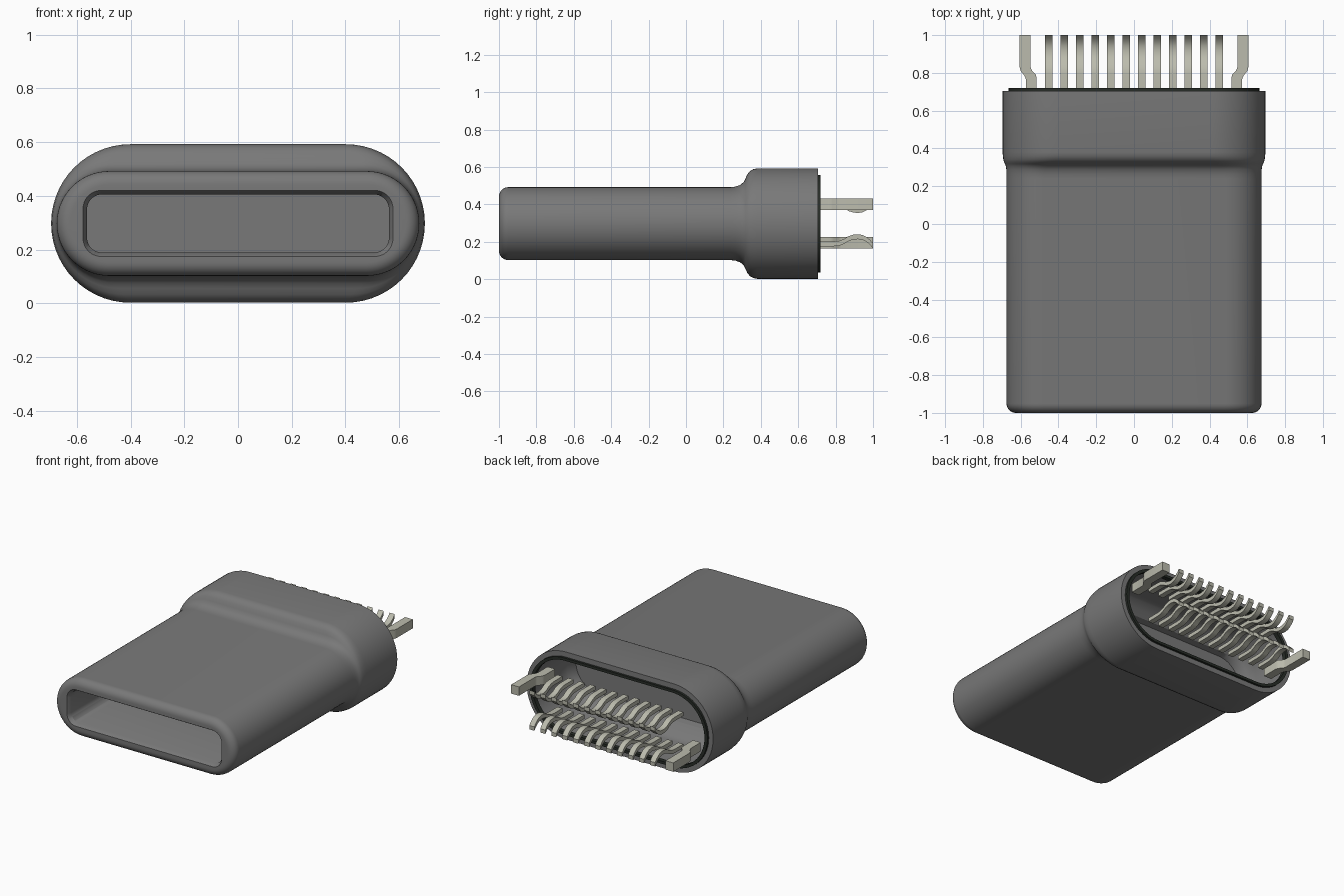
import bpy
import bmesh
import math

if "Cube" in bpy.data.objects:
    bpy.data.objects.remove(bpy.data.objects["Cube"], do_unlink=True)

MID_Z = 0.297


def material(name, rgb, rough=0.6):
    m = bpy.data.materials.new(name)
    m.use_nodes = True
    m.diffuse_color = (*rgb, 1)
    bsdf = m.node_tree.nodes["Principled BSDF"]
    bsdf.inputs["Base Color"].default_value = (*rgb, 1)
    bsdf.inputs["Roughness"].default_value = rough
    return m


GREY = material("shell grey", (0.19, 0.19, 0.19))
DARK = material("dark rim", (0.02, 0.025, 0.02))
METAL = material("contact metal", (0.50, 0.50, 0.42))


def finish(name, bm, mat):
    bmesh.ops.recalc_face_normals(bm, faces=bm.faces)
    me = bpy.data.meshes.new(name)
    bm.to_mesh(me)
    bm.free()
    me.materials.append(mat)
    ob = bpy.data.objects.new(name, me)
    bpy.context.collection.objects.link(ob)
    bpy.ops.object.select_all(action='DESELECT')
    ob.select_set(True)
    bpy.context.view_layer.objects.active = ob
    bpy.ops.object.shade_smooth_by_angle(angle=math.radians(32))
    return ob


def section(hw, hh, r, y, steps=14):
    """Rounded rectangle in the xz plane at depth y."""
    pts = []
    for k, (sx, sz) in enumerate([(1, 1), (-1, 1), (-1, -1), (1, -1)]):
        for i in range(steps + 1):
            a = math.pi / 2 * (k + i / steps)
            pts.append((sx * (hw - r) + r * math.cos(a), y,
                        MID_Z + sz * (hh - r) + r * math.sin(a)))
    return pts


def loft(name, stations, mat, closed=False):
    bm = bmesh.new()
    rings = [[bm.verts.new(p) for p in section(*s)] for s in stations]
    pairs = list(zip(rings, rings[1:]))
    if closed:
        pairs.append((rings[-1], rings[0]))
    else:
        bm.faces.new(rings[0])
        bm.faces.new(rings[-1])
    for a, b in pairs:
        n = len(a)
        for i in range(n):
            j = (i + 1) % n
            bm.faces.new((a[i], a[j], b[j], b[i]))
    # merge the zero-length sides of the full-round sections
    bmesh.ops.remove_doubles(bm, verts=bm.verts, dist=1e-5)
    return finish(name, bm, mat)


def prism(name, outline, axis, lo, hi, mat):
    """Extrude a 2D outline along x ('X', points are y,z) or z ('Z', points are x,y)."""
    bm = bmesh.new()
    put = (lambda p, d: (d, p[0], p[1])) if axis == 'X' else (lambda p, d: (p[0], p[1], d))
    a = [bm.verts.new(put(p, lo)) for p in outline]
    b = [bm.verts.new(put(p, hi)) for p in outline]
    n = len(a)
    bm.faces.new(a)
    bm.faces.new(b)
    for i in range(n):
        j = (i + 1) % n
        bm.faces.new((a[i], a[j], b[j], b[i]))
    return finish(name, bm, mat)


# Shell: one continuous loft from the front socket, round the outside, into the rear cavity
stations = [
    (0.562, 0.108, 0.055, -0.20),   # socket end wall
    (0.562, 0.108, 0.055, -0.975),
    (0.577, 0.123, 0.068, -1.0),    # chamfered mouth
]
for i in range(8):                  # rounded front edge
    a = math.pi / 2 * i / 7
    d = 0.05 * (1 - math.sin(a))
    stations.append((0.675 - d, 0.195 - d, 0.195 - d, -0.95 - 0.05 * math.cos(a)))
collar = [(0.24, 0.195, 0.675), (0.265, 0.198, 0.675), (0.29, 0.207, 0.676),
          (0.308, 0.222, 0.679), (0.318, 0.242, 0.683), (0.328, 0.264, 0.688),
          (0.342, 0.281, 0.692), (0.36, 0.291, 0.694), (0.38, 0.295, 0.696)]
stations += [(hw, hh, hh, y) for y, hh, hw in collar]     # step up to the collar
stations += [
    (0.696, 0.295, 0.295, 0.705),
    (0.650, 0.250, 0.250, 0.705),   # rear rim
    (0.650, 0.250, 0.250, 0.42),
    (0.648, 0.240, 0.240, 0.39),
    (0.640, 0.205, 0.205, 0.35),
    (0.630, 0.170, 0.170, 0.32),
    (0.625, 0.160, 0.160, 0.28),    # cavity end wall
]
loft("shell", stations, GREY)

# Thin dark rim standing out of the rear opening
loft("rear_rim", [(0.664, 0.260, 0.260, 0.69), (0.664, 0.260, 0.260, 0.72),
                  (0.642, 0.242, 0.242, 0.72), (0.642, 0.242, 0.242, 0.69)], DARK, closed=True)

# Contact pins: a bent strip, upper row and its mirror below
path = [(0.70, 0.405), (0.79, 0.405), (0.82, 0.402), (0.845, 0.392), (0.87, 0.377),
        (0.895, 0.369), (0.92, 0.367), (0.945, 0.371), (0.965, 0.381), (0.983, 0.396),
        (1.0, 0.416)]
HALF = 0.013
outline = [(y, z + HALF) for y, z in path] + [(y, z - HALF) for y, z in reversed(path)]
mirrored = [(y, 2 * MID_Z - z) for y, z in outline]
for row, shape in (("upper", outline), ("lower", mirrored)):
    for i in range(12):
        x = (i - 5.5) * 0.082
        prism(f"{row}_pin_{i + 1}", shape, 'X', x - 0.019, x + 0.019, METAL)

# Side tabs: cranked bars, high on the left and low on the right
tab = [(0.515, 0.66), (0.572, 0.66), (0.572, 0.765), (0.580, 0.785), (0.600, 0.81),
       (0.605, 0.83), (0.605, 1.0), (0.547, 1.0), (0.547, 0.83), (0.542, 0.815),
       (0.520, 0.79), (0.515, 0.77)]
prism("left_tab", tab, 'Z', 0.37, 0.43, METAL)
prism("right_tab", [(-x, y) for x, y in tab], 'Z', 0.165, 0.225, METAL)
